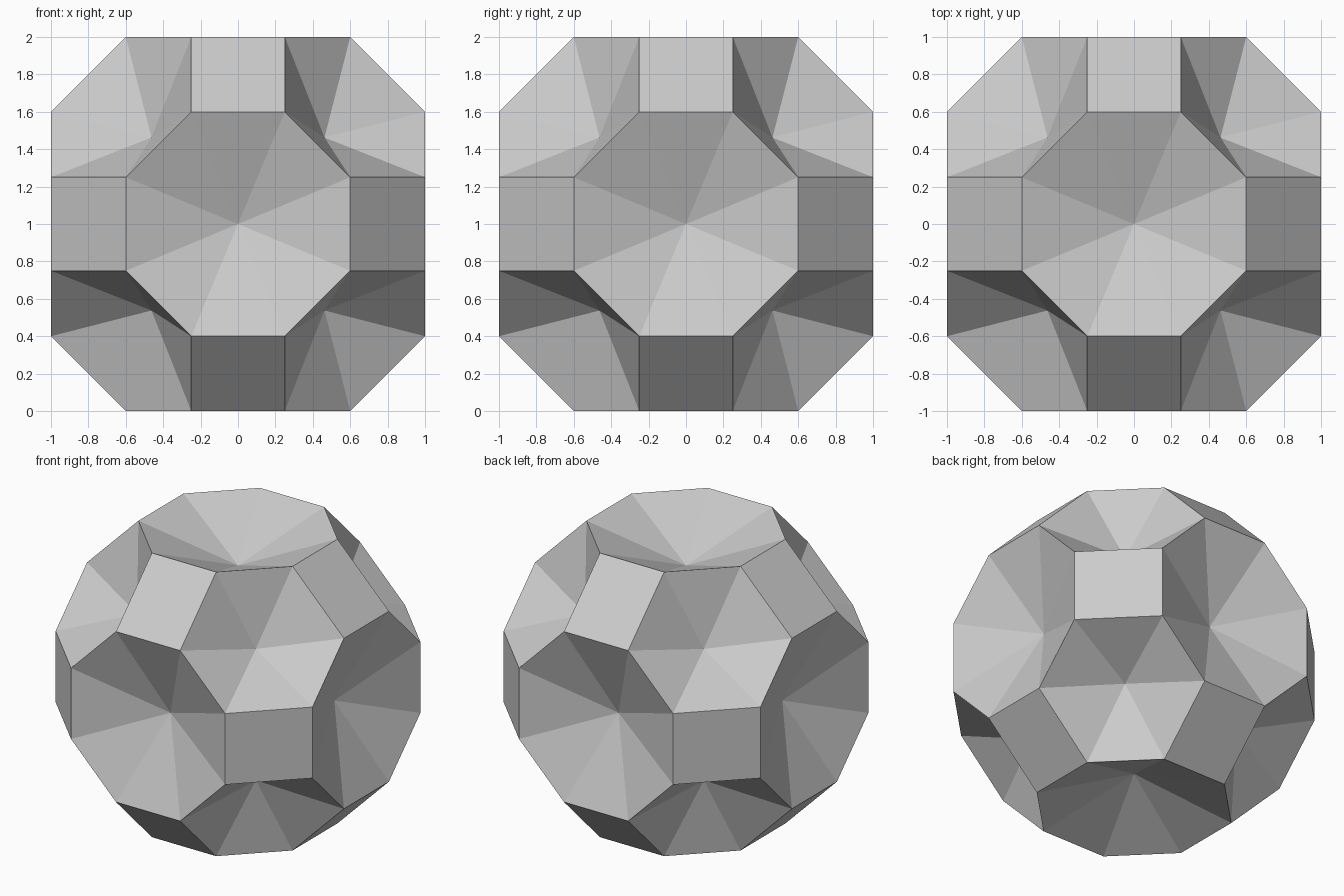
import bpy, bmesh
from itertools import permutations, product
from math import radians

if "Cube" in bpy.data.objects:
    bpy.data.objects.remove(bpy.data.objects["Cube"])

DIMPLE = 0.75   # centre of each big face is pulled in to this share of its distance

bm = bmesh.new()

# Rounded polyhedron: every permutation and sign of one corner
for corner in permutations((0.25, 0.6, 1.0)):
    for signs in product((-1, 1), repeat=3):
        bm.verts.new([c * s for c, s in zip(corner, signs)])
bmesh.ops.convex_hull(bm, input=bm.verts[:])
bmesh.ops.dissolve_limit(bm, angle_limit=radians(2), verts=bm.verts[:], edges=bm.edges[:])

# Dimples: octagons and hexagons become inward pyramids, the small quads stay flat
big_faces = [f for f in bm.faces if len(f.verts) > 4]
poked = bmesh.ops.poke(bm, faces=big_faces, center_mode='MEAN')
for v in poked['verts']:
    v.co *= DIMPLE

# Stand on the floor
bmesh.ops.translate(bm, verts=bm.verts[:], vec=(0, 0, 1))
bmesh.ops.recalc_face_normals(bm, faces=bm.faces[:])

mesh = bpy.data.meshes.new("dimpled_polyhedron")
bm.to_mesh(mesh)
bm.free()
obj = bpy.data.objects.new("dimpled_polyhedron", mesh)
bpy.context.collection.objects.link(obj)
